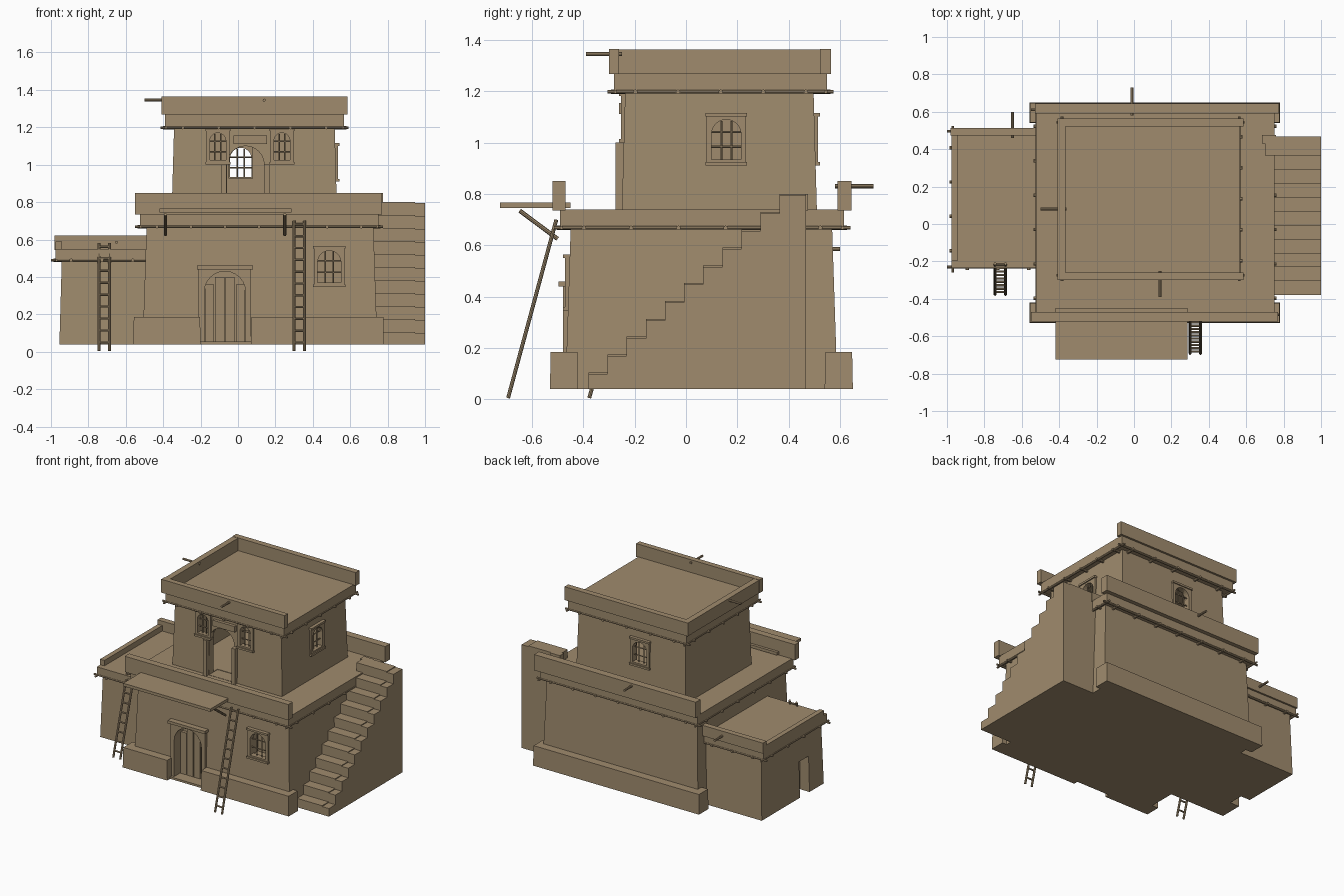
import bpy, bmesh, math
from mathutils import Vector, Matrix

if "Cube" in bpy.data.objects:
    bpy.data.objects.remove(bpy.data.objects["Cube"], do_unlink=True)

CLAY = (0.35, 0.26, 0.155, 1)
clay = bpy.data.materials.new("tan clay")
clay.use_nodes = True
clay.diffuse_color = CLAY
clay.node_tree.nodes["Principled BSDF"].inputs["Base Color"].default_value = CLAY


def finish(name, bm, place=None):
    bmesh.ops.recalc_face_normals(bm, faces=bm.faces)
    me = bpy.data.meshes.new(name)
    bm.to_mesh(me)
    bm.free()
    me.materials.append(clay)
    if place:
        me.transform(place)
    ob = bpy.data.objects.new(name, me)
    bpy.context.collection.objects.link(ob)
    return ob


def box(name, x, y, z, taper=0.0, place=None):
    """Block from ranges; taper pulls the top edges inwards."""
    bm = bmesh.new()
    bmesh.ops.create_cube(bm, size=1)
    for v in bm.verts:
        sx, sy, top = v.co.x, v.co.y, v.co.z > 0
        t = taper if top else 0
        v.co = (x[sx > 0] - math.copysign(t, sx), y[sy > 0] - math.copysign(t, sy), z[top])
    return finish(name, bm, place)


def prism(name, pts, y, place=None):
    """Outline in x and z, extruded along y."""
    bm = bmesh.new()
    face = bm.faces.new([bm.verts.new((px, y[0], pz)) for px, pz in pts])
    new = bmesh.ops.extrude_face_region(bm, geom=[face])["geom"]
    bmesh.ops.translate(bm, vec=(0, y[1] - y[0], 0),
                        verts=[g for g in new if isinstance(g, bmesh.types.BMVert)])
    return finish(name, bm, place)


def rod(name, a, b, r=0.007, place=None):
    a, b = Vector(a), Vector(b)
    bm = bmesh.new()
    bmesh.ops.create_cone(bm, cap_ends=True, segments=8, radius1=r, radius2=r, depth=(b - a).length)
    turn = (b - a).to_track_quat('Z', 'Y').to_matrix().to_4x4()
    bm.transform(Matrix.Translation((a + b) / 2) @ turn)
    return finish(name, bm, place)


def cut(target, cutter):
    mod = target.modifiers.new("cut", 'BOOLEAN')
    mod.operation, mod.solver, mod.object = 'DIFFERENCE', 'EXACT', cutter
    bpy.context.view_layer.objects.active = target
    bpy.ops.object.modifier_apply(modifier=mod.name)
    bpy.data.objects.remove(cutter, do_unlink=True)


def arch(w, z0, z1):
    r = w / 2
    curve = [(r * math.cos(a), z1 - r + r * math.sin(a))
             for a in (math.pi * i / 12 for i in range(13))]
    return [(-r, z0), (r, z0)] + curve


def window(name, wall, loc, turn, w, h):
    place = Matrix.Translation(loc) @ Matrix.Rotation(math.radians(turn), 4, 'Z')
    r = w / 2
    cut(wall, box("cutter", (-r + .015, r - .015), (-.06, .09), (.015, h - .015), place=place))
    frame = box(name + "_frame", (-r, r), (-.012, .03), (0, h), place=place)
    cut(frame, prism("cutter", arch(w - .04, .025, h - .025), (-.1, .1), place))
    for part, z in (("sill", 0), ("lintel", h - .014)):
        box(name + "_" + part, (-r - .004, r + .004), (-.02, .01), (z, z + .014), place=place)
    for s in (-1, 1):
        rod(name + "_bar", (s * w / 8, .01, .02), (s * w / 8, .01, h - .03), .004, place)
    for f in (.36, .64):
        rod(name + "_crossbar", (-r + .02, .01, h * f), (r - .02, .01, h * f), .004, place)


def cornice(name, x, y, z, sides="FBLR"):
    """Roof slab with edge poles and small beam ends below it."""
    box(name + "_slab", x, y, z)
    o, zr = .012, z[0] - .007
    ends = {"F": ((x[0], y[0]), (x[1], y[0]), (0, -1)), "B": ((x[0], y[1]), (x[1], y[1]), (0, 1)),
            "R": ((x[0], y[0]), (x[0], y[1]), (-1, 0)), "L": ((x[1], y[0]), (x[1], y[1]), (1, 0))}
    for s in sides:
        a, b, n = (Vector(q) for q in ends[s])
        d = (b - a).normalized()
        p, q = a - d * .025 - n * .005, b + d * .025 - n * .005
        rod(name + "_edge_pole", (*p, zr), (*q, zr))
        count = max(3, round((b - a).length / .18))
        for i in range(count):
            c = a.lerp(b, (i + .5) / count)
            rod(name + "_beam_end", (*(c - n * .07), zr), (*(c + n * o), zr), .009)


def ladder(name, x, foot, top, rungs):
    foot, top = Vector((x, *foot)), Vector((x, *top))
    half = Vector((.028, 0, 0))
    for s in (-1, 1):
        rod(name + "_rail", foot + s * half, top + s * half, .0075)
    for i in range(rungs):
        c = foot.lerp(top, (i + .7) / rungs)
        rod(name + "_rung", c - half, c + half, .006)


# Ground floor
ground = box("ground_floor", (-.51, .745), (-.47, .59), (.04, .70), .022)
cut(ground, prism("cutter", arch(.22, .055, .43), (-.6, -.39), Matrix.Translation((-.07, 0, 0))))
window("ground_window", ground, (.488, -.459, .345), 0, .165, .22)
for name, x, y in (("right_front", (-.56, -.2), (-.53, -.42)), ("left_front", (.07, .78), (-.53, -.42)),
                   ("back", (-.56, .78), (.54, .65))):
    box(name + "_plinth", x, y, (.04, .185), .003)

# Main door
door_place = Matrix.Translation((-.07, -.467, 0))
surround = box("door_surround", (-.14, .14), (-.012, .03), (.045, .445), place=door_place)
cut(surround, prism("cutter", arch(.22, .03, .43), (-.1, .1), door_place))
box("door_lintel", (-.15, .15), (-.03, .03), (.44, .46), place=door_place)
box("door_step", (-.13, .14), (-.03, .03), (.04, .055), place=door_place)
for i in range(4):
    x = -.11 + i * .055
    box("door_plank", (x + .003, x + .052), (.055, .09), (.055, .40 if i in (1, 2) else .36), place=door_place)

# Ground floor roof
cornice("lower_roof", (-.525, .75), (-.49, .615), (.675, .74))
box("lower_front_parapet", (-.55, .77), (-.52, -.47), (.735, .85))
box("lower_back_parapet", (-.53, .775), (.59, .645), (.735, .85))

# Upper floor with a hollow room
upper = box("upper_floor", (-.355, .53), (-.25, .51), (.73, 1.23), .014)
cut(upper, box("cutter", (-.30, .475), (-.195, .455), (.745, 1.19)))
cut(upper, prism("cutter", arch(.2, .742, 1.1), (-.4, -.15), Matrix.Translation((.04, 0, 0))))
window("upper_right_window", upper, (-.1075, -.241, 1.0), 0, .125, .195)
window("upper_left_window", upper, (.235, -.241, 1.0), 0, .125, .195)
window("upper_side_window", upper, (.522, .157, .91), 90, .155, .205)
window("upper_back_window", upper, (.015, .502, .91), 180, .155, .205)
for x in (-.09, .14):
    box("upper_door_jamb", (x, x + .028), (-.275, -.2), (.735, 1.0))
box("upper_door_lintel", (-.025, .155), (-.26, -.22), (1.112, 1.155))

# Upper roof
cornice("upper_roof", (-.39, .567), (-.28, .55), (1.205, 1.272))
box("upper_front_parapet", (-.41, .585), (-.3, -.26), (1.268, 1.365))
box("upper_back_parapet", (-.41, .585), (.522, .565), (1.268, 1.365))
box("upper_right_parapet", (-.408, -.365), (-.28, .54), (1.268, 1.363))

# Side annex
annex = box("annex", (-.955, -.45), (-.225, .49), (.04, .53), .014)
cut(annex, box("cutter", (-1.1, -.88), (-.06, .05), (.03, .30)))
cornice("annex_roof", (-.975, -.48), (-.235, .50), (.497, .55), "FBR")
box("annex_back_parapet", (-.98, -.49), (.472, .513), (.545, .622))
box("annex_right_parapet", (-.977, -.942), (-.195, .475), (.545, .59))

# Outer staircase, stepped along y
quarter = Matrix.Rotation(math.radians(90), 4, 'Z')


def steps(drop):
    pts, n, run, rise = [(-.38, .04)], 10, .0745, .0695
    for i in range(n + 1):
        y, z = -.38 + i * run, .105 + i * rise - drop
        pts += [(y, z), (y + run, z)]
    pts[-1] = (.467, pts[-1][1])
    return pts + [(.467, .04)]


prism("stair_treads", steps(0), (-.945, -.70), quarter)
prism("stair_outer_wall", steps(.006), (-1.0, -.945), quarter)
box("landing_end_wall", (.685, .76), (.43, .475), (.735, .80))

# Canopy and its struts
box("canopy", (-.42, .285), (-.725, -.45), (.745, .766))
for x in (-.388, .25):
    rod("canopy_strut", (x, -.648, .735), (x, -.5, .625), .0085)

# Ladders
ladder("front_ladder", .328, (-.693, .005), (-.505, .70), 11)
ladder("annex_ladder", -.715, (-.377, .005), (-.212, .58), 9)

# Drain poles through the parapets
for a, b in (((-.5, .08, 1.345), (-.36, .08, 1.345)), ((.14, -.39, 1.345), (.14, -.25, 1.345)),
             ((-.012, .58, .83), (-.012, .73, .83)), ((-.65, .46, .585), (-.65, .6, .585))):
    rod("drain_pole", a, b, .008)
